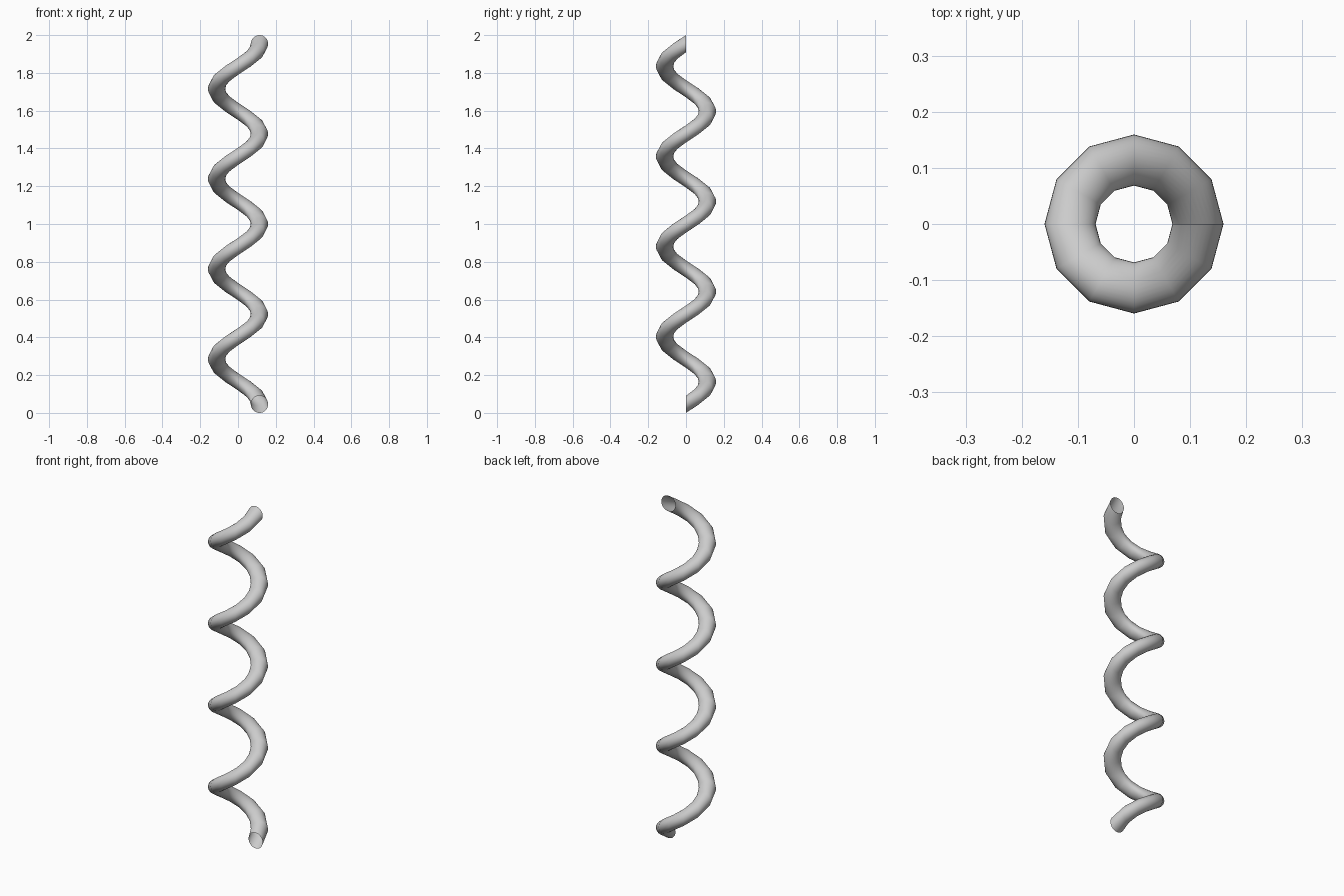
import bpy, bmesh
from math import sin, cos, pi

if "Cube" in bpy.data.objects:
    bpy.data.objects.remove(bpy.data.objects["Cube"])

TURNS, STEPS, SIDES = 4, 12, 32
TUBE, COIL = 0.0455, 0.114
PITCH = (2.0 - 2 * TUBE) / TURNS

# Open coil: an upright ring screwed around the z axis, rising counter-clockwise
bm = bmesh.new()
rings = []
for i in range(TURNS * STEPS + 1):
    a = 2 * pi * i / STEPS
    lift = TUBE + PITCH * i / STEPS
    ring = []
    for j in range(SIDES):
        t = 2 * pi * j / SIDES
        r = COIL + TUBE * cos(t)
        ring.append(bm.verts.new((r * cos(a), r * sin(a), lift + TUBE * sin(t))))
    rings.append(ring)

# Skin between neighbouring rings, ends left open
for lo, hi in zip(rings, rings[1:]):
    for j in range(SIDES):
        k = (j + 1) % SIDES
        face = bm.faces.new((lo[j], hi[j], hi[k], lo[k]))
        face.smooth = True

mesh = bpy.data.meshes.new("coil_spring")
bm.to_mesh(mesh)
bm.free()
bpy.context.collection.objects.link(bpy.data.objects.new("coil_spring", mesh))
